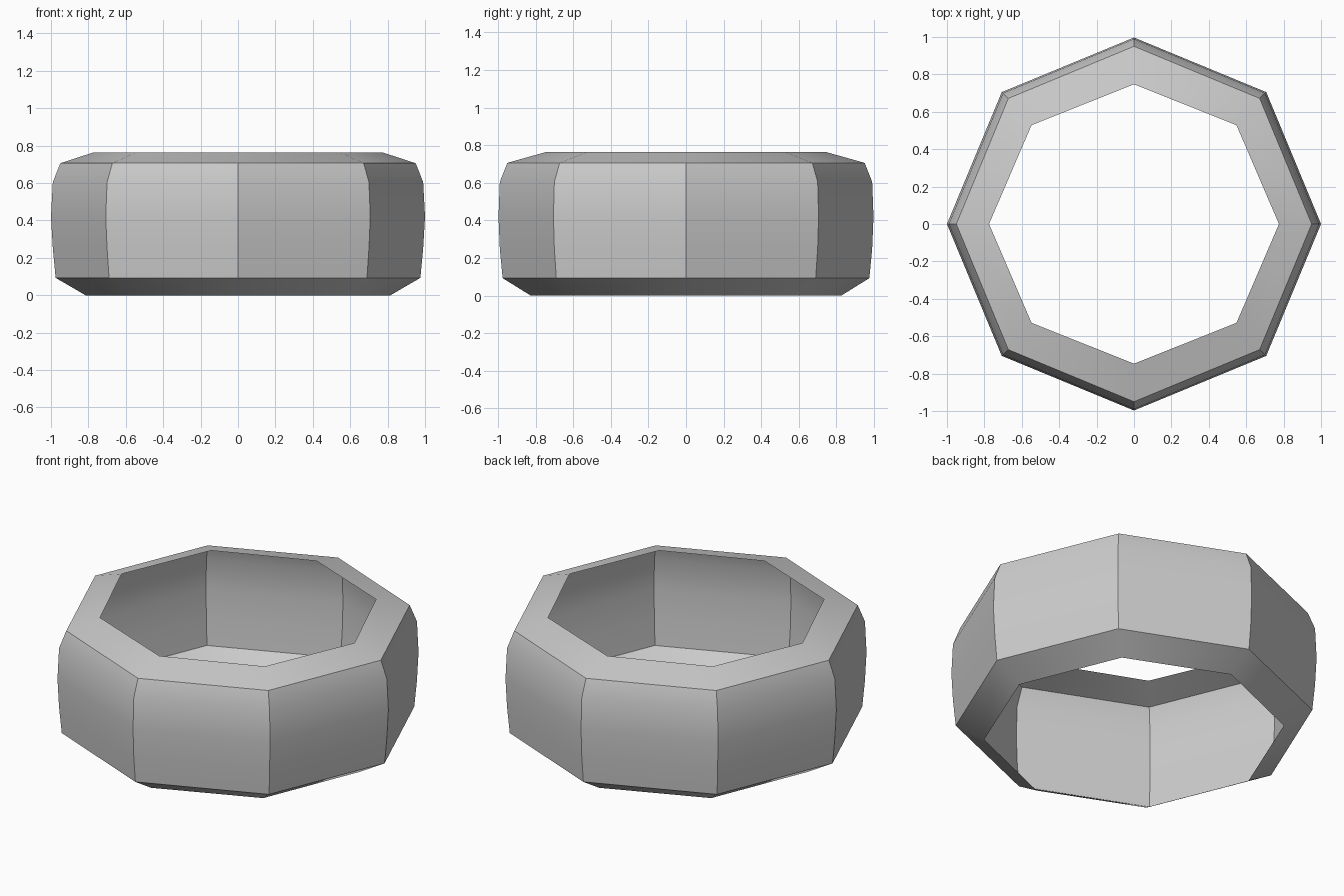
import bpy, bmesh
from math import cos, sin, tau

cube = bpy.data.objects.get("Cube")
if cube:
    bpy.data.objects.remove(cube, do_unlink=True)

# One plain grey for the whole ring
grey = bpy.data.materials.new("light_grey")
grey.use_nodes = True
colour = (0.6, 0.6, 0.6, 1)
grey.diffuse_color = colour
grey.node_tree.nodes["Principled BSDF"].inputs["Base Color"].default_value = colour

# Open shell profile, bottom rim to top lip: x radius, y radius, height
SIDES = 8
PROFILE = [
    (0.815, 0.825, 0.0),
    (0.975, 0.975, 0.093),
    (0.99, 0.99, 0.25),
    (1.0, 0.997, 0.42),
    (0.99, 0.99, 0.605),
    (0.95, 0.95, 0.706),
    (0.775, 0.747, 0.763),
]

# Loft the octagonal rings into a thin, hollow band
bm = bmesh.new()
rings = [[bm.verts.new((rx * cos(tau * i / SIDES), ry * sin(tau * i / SIDES), z))
          for i in range(SIDES)] for rx, ry, z in PROFILE]
for low, high in zip(rings, rings[1:]):
    for i in range(SIDES):
        j = (i + 1) % SIDES
        bm.faces.new((low[i], low[j], high[j], high[i]))
mesh = bpy.data.meshes.new("octagonal_ring")
bm.to_mesh(mesh)
bm.free()
mesh.materials.append(grey)

ring = bpy.data.objects.new("octagonal_ring", mesh)
bpy.context.collection.objects.link(ring)
bpy.ops.object.select_all(action="DESELECT")
ring.select_set(True)
bpy.context.view_layer.objects.active = ring
bpy.ops.object.shade_smooth_by_angle(angle=tau / 12)
